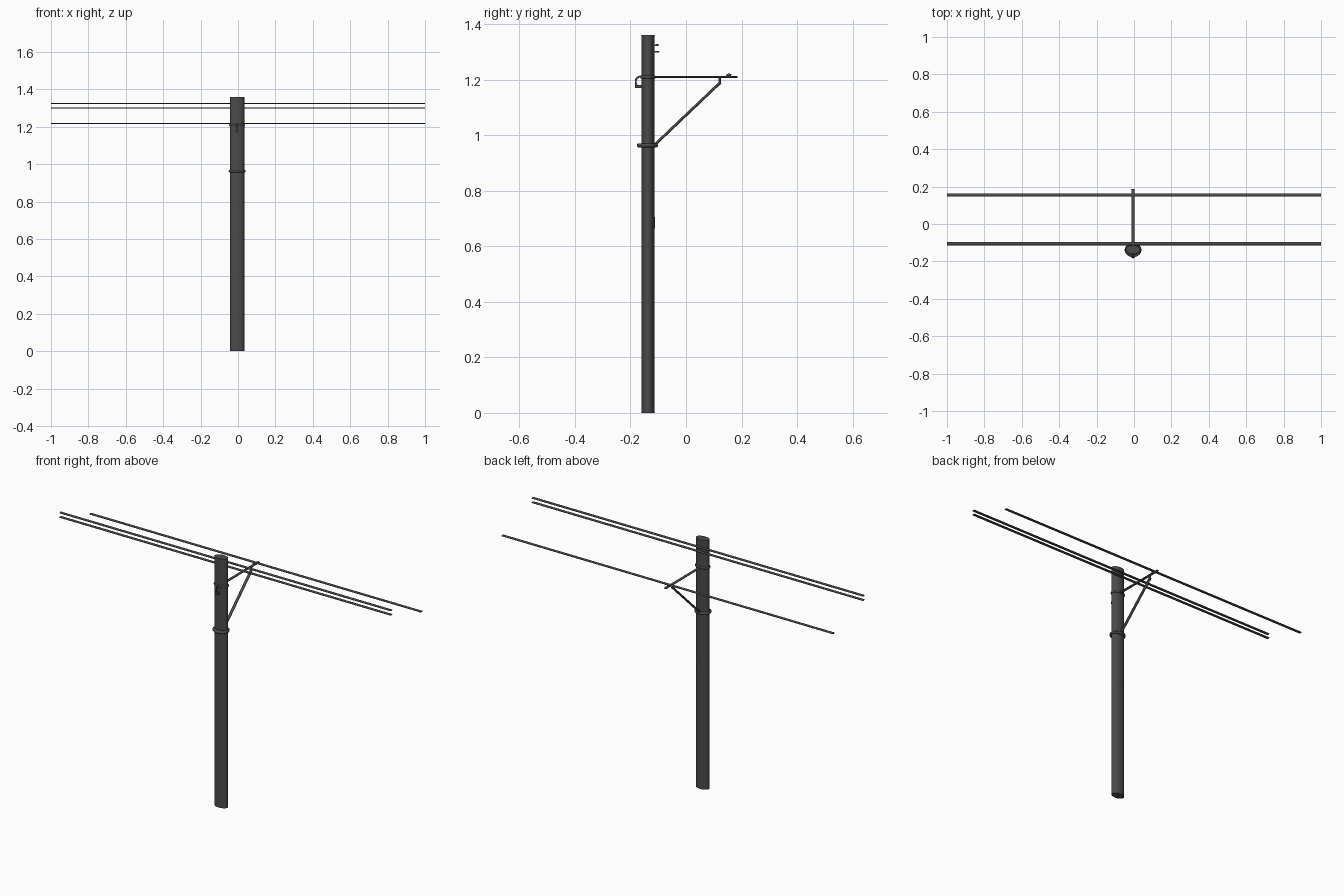
import bpy, math
from mathutils import Vector

if "Cube" in bpy.data.objects:
    bpy.data.objects.remove(bpy.data.objects["Cube"])

PX, PY = -0.005, -0.137   # pole axis

DARK = bpy.data.materials.new("dark_grey")
DARK.diffuse_color = (0.07, 0.07, 0.07, 1)
DARK.use_nodes = True
DARK.node_tree.nodes["Principled BSDF"].inputs["Base Color"].default_value = DARK.diffuse_color


def smooth(o, angle=40):
    bpy.ops.object.select_all(action='DESELECT')
    o.select_set(True)
    bpy.context.view_layer.objects.active = o
    bpy.ops.object.shade_smooth_by_angle(angle=math.radians(angle))


def finish(name):
    o = bpy.context.object
    o.name = name
    o.data.materials.append(DARK)
    return o


def oval(name, x, y, z0, z1, rx, ry, bevel=0):
    """Upright cylinder with an elliptical section and optional rounded rims."""
    bpy.ops.mesh.primitive_cylinder_add(vertices=32, radius=1, depth=1, location=(x, y, (z0 + z1) / 2))
    o = finish(name)
    o.scale = (rx, ry, z1 - z0)
    bpy.ops.object.transform_apply(location=False, rotation=False, scale=True)
    if bevel:
        m = o.modifiers.new("round", 'BEVEL')
        m.width, m.segments = bevel, 3
    smooth(o)


def rod(name, a, b, w, h, sides=12):
    """Rod from a to b with an oval section."""
    a, b = Vector(a), Vector(b)
    d = b - a
    bpy.ops.mesh.primitive_cylinder_add(vertices=sides, radius=0.5, depth=1, location=(a + b) / 2)
    o = finish(name)
    o.scale = (w, h, d.length)
    o.rotation_euler = Vector((0, 0, 1)).rotation_difference(d.normalized()).to_euler()
    smooth(o)


def box(name, loc, size):
    bpy.ops.mesh.primitive_cube_add(size=1, location=loc)
    finish(name).scale = size


# Pole and its two clamps
oval("pole", PX, PY, 0, 1.36, 0.0385, 0.0237)
oval("lower_clamp", PX, PY - 0.002, 0.956, 0.970, 0.045, 0.038, 0.006)
oval("upper_clamp", PX, PY, 1.203, 1.215, 0.042, 0.028, 0.005)

# Cross arm with diagonal brace and its hanger
rod("cross_arm", (PX, PY, 1.209), (PX, 0.186, 1.209), 0.016, 0.008)
rod("brace", (PX, -0.118, 0.960), (PX, 0.124, 1.190), 0.016, 0.010)
rod("brace_hanger", (PX, 0.122, 1.183), (PX, 0.122, 1.209), 0.014, 0.009)
box("wire_clip", (PX, 0.153, 1.214), (0.014, 0.018, 0.006))

# Overhead wires, wider in y than in z
for i, (y, z) in enumerate([(-0.105, 1.324), (-0.105, 1.300), (0.155, 1.218)]):
    rod(f"wire_{i + 1}", (-1, y, z), (1, y, z), 0.007, 0.018, 10)

# Front hook: small curved bar hanging off the upper clamp
cu = bpy.data.curves.new("front_hook", 'CURVE')
cu.dimensions = '3D'
cu.bevel_depth = 0.0035
cu.bevel_resolution = 2
cu.use_fill_caps = True
cu.materials.append(DARK)
sp = cu.splines.new('POLY')
pts = [(-0.160, 1.211), (-0.170, 1.210), (-0.177, 1.205), (-0.181, 1.197),
       (-0.181, 1.188), (-0.178, 1.180), (-0.172, 1.175)]
sp.points.add(len(pts) - 1)
for p, (y, z) in zip(sp.points, pts):
    p.co = (PX, y, z, 1)
bpy.context.collection.objects.link(bpy.data.objects.new("front_hook", cu))
box("front_hook_block", (PX, -0.171, 1.175), (0.018, 0.024, 0.010))

# Small fitting nearly flush on the back of the pole
box("back_fitting_stem", (PX, -0.1155, 0.69), (0.008, 0.006, 0.03))
box("back_fitting_block", (PX, -0.1155, 0.67), (0.018, 0.006, 0.014))
